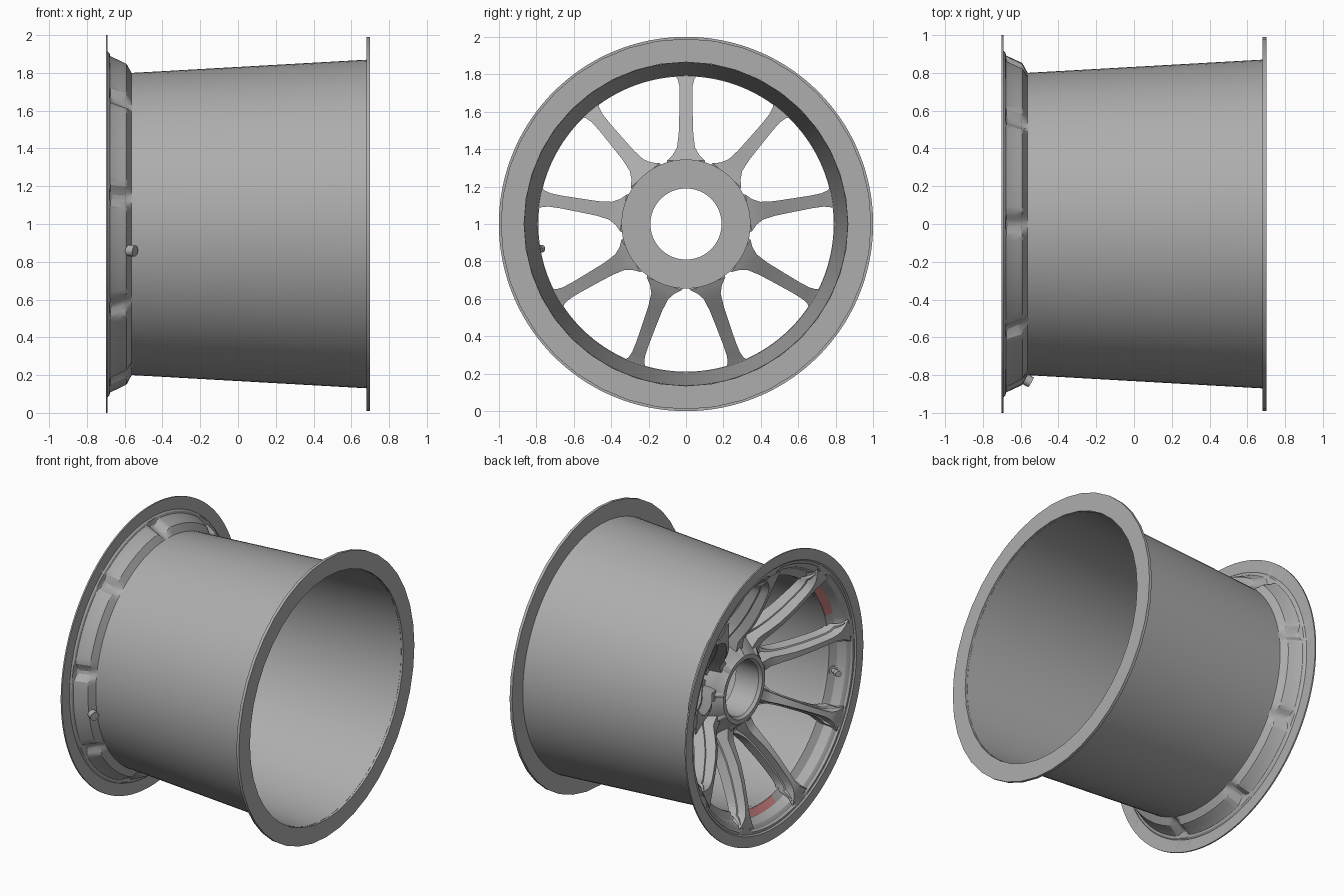
import bpy, bmesh
from math import radians, sin, cos
from mathutils import Vector

if "Cube" in bpy.data.objects:
    bpy.data.objects.remove(bpy.data.objects["Cube"])

SPOKES = 9
STEP = 360 / SPOKES


def material(name, rgb):
    m = bpy.data.materials.new(name)
    m.diffuse_color = (*rgb, 1)
    m.use_nodes = True
    m.node_tree.nodes["Principled BSDF"].inputs["Base Color"].default_value = m.diffuse_color
    return m


GREY = material("dark_grey", (.42, .42, .42))
RED = material("red", (.62, .22, .22))


def point(x, r, deg, side=0.0):
    # wheel axis runs along x through z = 1; angle is measured from the top
    t = radians(deg)
    return Vector((x, r * sin(t) + side * cos(t), 1 + r * cos(t) - side * sin(t)))


def finish(bm, name, mat=GREY):
    bmesh.ops.recalc_face_normals(bm, faces=bm.faces)
    me = bpy.data.meshes.new(name)
    bm.to_mesh(me)
    bm.free()
    me.materials.append(mat)
    ob = bpy.data.objects.new(name, me)
    bpy.context.collection.objects.link(ob)
    return ob


def loft(bm, rows, loop=False, caps=False):
    # bridge rows of points, each row a closed section
    vs = [[bm.verts.new(p) for p in row] for row in rows]
    n = len(vs[0])
    for i in range(len(vs) if loop else len(vs) - 1):
        a, b = vs[i], vs[(i + 1) % len(vs)]
        for j in range(n):
            k = (j + 1) % n
            bm.faces.new((a[j], a[k], b[k], b[j]))
    if caps:
        bm.faces.new(vs[0])
        bm.faces.new(vs[-1])


def pad(deg):
    # 0 at a spoke, 1 between spokes
    d = abs((deg + STEP / 2) % STEP - STEP / 2)
    t = min(max((d - .5) / 4, 0), 1)
    return t * t * (3 - 2 * t)


def lathe(name, profile, n):
    # profile points: x, radius, extra radius between the spokes
    bm = bmesh.new()
    loft(bm, [[point(x, r + e * pad(360 * i / n), 360 * i / n) for x, r, e in profile]
              for i in range(n)], loop=True)
    return finish(bm, name)


# tapered barrel and rear flange
lathe("barrel", [(-.56, .80, 0), (.685, .87, 0), (.685, .862, 0), (-.56, .792, 0)], 96)
lathe("rear_flange", [(.68, .865, 0), (.68, .99, 0), (.70, .99, 0), (.70, .865, 0)], 40)

# front rim: lip and pocketed wall
lathe("front_rim", [
    (-.69, 1.0, 0), (-.69, .90, 0), (-.685, .865, .03), (-.62, .825, .04),
    (-.59, .81, .04), (-.563, .80, 0), (-.55, .80, 0), (-.55, .789, 0),
    (-.575, .79, 0), (-.605, .79, .05), (-.66, .82, .045), (-.675, .86, .025),
    (-.68, .905, 0), (-.70, .925, 0), (-.70, 1.0, 0)], 240)

# hub with tapered, lightly scalloped nose
lathe("hub", [
    (-.26, .19, 0), (-.26, .345, 0), (-.32, .345, 0), (-.36, .335, -.01),
    (-.415, .30, -.025), (-.45, .255, -.015), (-.46, .235, 0), (-.46, .205, 0),
    (-.44, .19, 0)], 180)

# spokes: radius, front x, back x, front half width, back half width
STATIONS = [
    (.27, -.42, -.29, .034, .110), (.34, -.435, -.27, .032, .100), (.37, -.455, -.285, .030, .070),
    (.41, -.485, -.31, .026, .048), (.48, -.535, -.36, .022, .039), (.58, -.59, -.43, .019, .036),
    (.68, -.635, -.49, .018, .034), (.74, -.66, -.525, .019, .036), (.775, -.672, -.55, .024, .045),
    (.798, -.68, -.562, .032, .062), (.812, -.683, -.607, .038, .066),
    (.84, -.687, -.653, .055, .068), (.875, -.69, -.684, .085, .085)]


def spoke(deg, name):
    rows = []
    for r, f, b, wf, wb in STATIONS:
        d = b - f
        wm = wf + (wb - wf) * .4
        # narrow front rib, ledge, wider back
        half = [(f, wf), (f + d * .45, wm), (f + d * .48, wb * .94), (b, wb)]
        section = half + [(x, -w) for x, w in reversed(half)]
        rows.append([point(x, r, deg, w) for x, w in section])
    bm = bmesh.new()
    loft(bm, rows, caps=True)
    return finish(bm, name)


for i in range(SPOKES):
    spoke(i * STEP, f"spoke_{i + 1}")

# red marker patches in every third pocket
for i, mid in enumerate((60, 180, 300)):
    bm = bmesh.new()
    rows = [[point(x, r, mid - 10 + k * 2) for x, r in
             ((-.610, .836), (-.580, .791), (-.576, .793), (-.604, .838))] for k in range(11)]
    loft(bm, rows, caps=True)
    finish(bm, f"red_patch_{i + 1}", RED)


# valve: short stem through the chamfer with collar and cap
def rod(name, a, b, radius):
    a, b = point(*a, -99.7), point(*b, -99.7)
    bm = bmesh.new()
    bmesh.ops.create_cone(bm, cap_ends=True, segments=20, radius1=radius,
                          radius2=radius, depth=(b - a).length)
    ob = finish(bm, name)
    ob.location = (a + b) / 2
    ob.rotation_mode = 'QUATERNION'
    ob.rotation_quaternion = (b - a).to_track_quat('Z', 'Y')


rod("valve_base", (-.545, .85), (-.60, .818), .03)
rod("valve_stem", (-.59, .824), (-.645, .793), .015)
rod("valve_cap", (-.635, .799), (-.665, .782), .021)

# smooth shading with sharp edges kept
bpy.ops.object.select_all(action='SELECT')
bpy.context.view_layer.objects.active = bpy.data.objects["barrel"]
bpy.ops.object.shade_smooth_by_angle(angle=radians(25))
